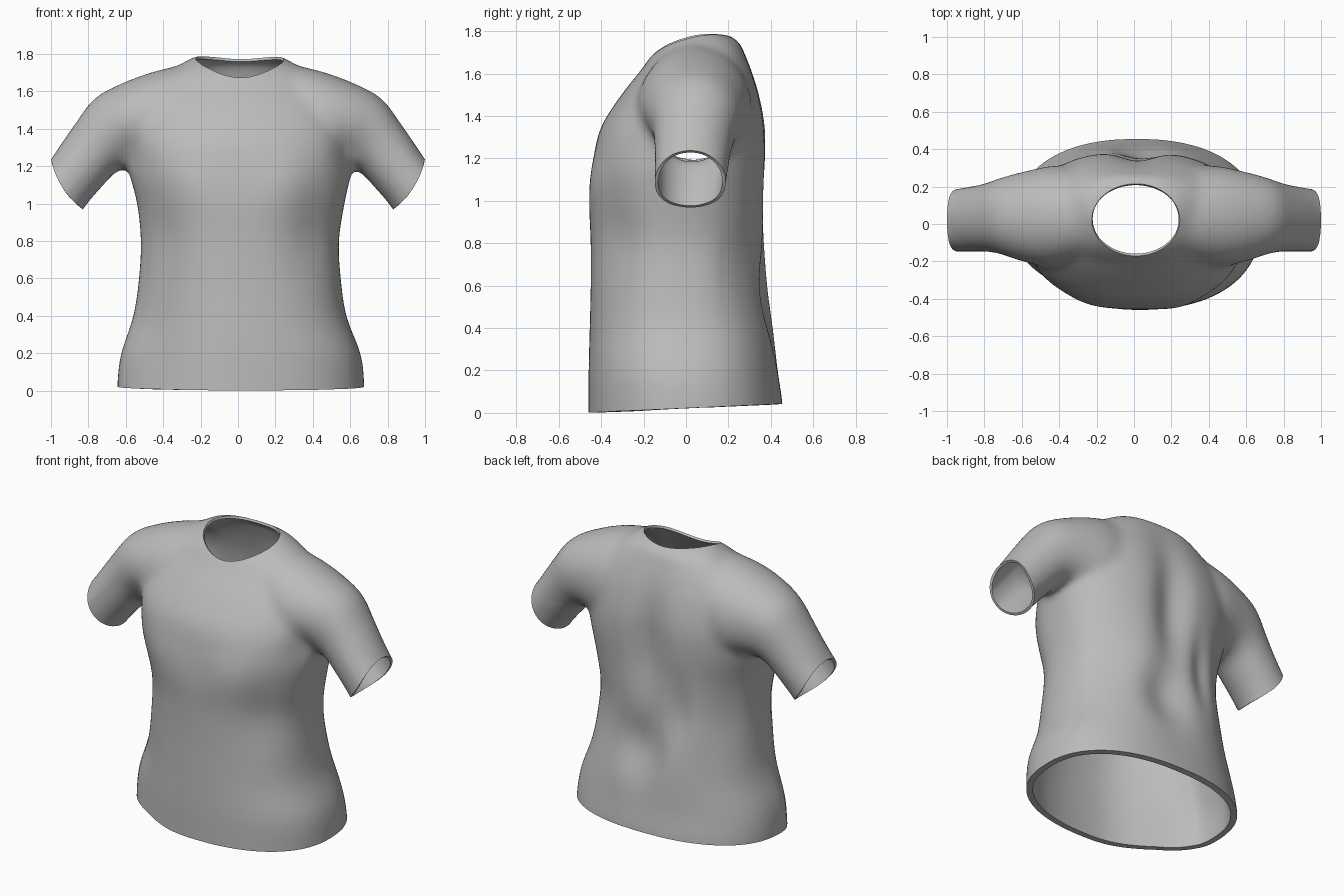
import bpy, bmesh, math
from mathutils import Vector

cube = bpy.data.objects.get("Cube")
if cube:
    bpy.data.objects.remove(cube)


def spline(stations, steps=6):
    """Smoothly interpolate a list of equal-length stations."""
    out = []
    last = len(stations) - 1
    for i in range(last):
        a, b, c, d = (stations[min(max(i + k, 0), last)] for k in (-1, 0, 1, 2))
        for s in range(steps):
            t = s / steps
            out.append([q + t / 2 * (r - p + t * (2 * p - 5 * q + 4 * r - w + t * (3 * (q - r) + w - p)))
                        for p, q, r, w in zip(a, b, c, d)])
    return out + [list(stations[-1])]


def oval(centre, u, v, power, count=64):
    """Superellipse ring spanned by the half-axes u and v."""
    ring = []
    for i in range(count):
        a = 2 * math.pi * i / count
        c, s = math.cos(a), math.sin(a)
        ring.append(centre + u * math.copysign(abs(c) ** (2 / power), c)
                    + v * math.copysign(abs(s) ** (2 / power), s))
    return ring


def loft(bm, rings):
    """Closed tube through the rings, capped at both ends."""
    loops = [[bm.verts.new(p) for p in ring] for ring in rings]
    n = len(loops[0])
    for lo, hi in zip(loops, loops[1:]):
        for i in range(n):
            j = (i + 1) % n
            bm.faces.new((lo[i], lo[j], hi[j], hi[i]))
    bm.faces.new(loops[0][::-1])
    bm.faces.new(loops[-1])


def bump(x, z, cx, cz, wx, wz):
    return math.exp(-((x - cx) / wx) ** 2 - ((z - cz) / wz) ** 2)


# Torso stations: height, centre x, half width, front y, back y
TORSO = [
    (-0.08, 0.015, 0.66, -0.46, 0.46), (0.05, 0.015, 0.66, -0.46, 0.455),
    (0.2, 0.015, 0.64, -0.46, 0.435), (0.4, 0.01, 0.57, -0.455, 0.425),
    (0.6, 0.01, 0.54, -0.45, 0.41), (0.8, 0.01, 0.53, -0.45, 0.39),
    (1.0, 0.015, 0.555, -0.455, 0.385), (1.2, 0.01, 0.6, -0.435, 0.39),
    (1.35, 0, 0.6, -0.4, 0.385), (1.5, 0, 0.56, -0.305, 0.355),
    (1.62, 0, 0.47, -0.21, 0.315), (1.69, 0, 0.4, -0.16, 0.285),
    (1.75, 0, 0.3, -0.1, 0.255), (1.79, 0, 0.23, -0.02, 0.19),
]
# Sleeve stations: top x, top z, bottom x, bottom z, front y, back y
SLEEVE = [
    (0.18, 1.74, 0.2, 1.05, -0.2, 0.3), (0.3, 1.74, 0.3, 1.08, -0.22, 0.31),
    (0.47, 1.7, 0.42, 1.13, -0.235, 0.31),
    (0.64, 1.635, 0.54, 1.18, -0.205, 0.28), (0.77, 1.56, 0.63, 1.18, -0.165, 0.25),
    (0.87, 1.43, 0.7, 1.12, -0.15, 0.22), (1.0, 1.24, 0.83, 0.965, -0.15, 0.19),
    (1.08, 1.12, 0.91, 0.85, -0.15, 0.18),
]

# Solid body: torso and both sleeves, fused by a remesh
bm = bmesh.new()
loft(bm, [oval(Vector((cx, (f + b) / 2, z)), Vector((w, 0, 0)), Vector((0, (b - f) / 2, 0)), 2.3)
          for z, cx, w, f, b in spline(TORSO)])
for side in (-1, 1):
    rings = []
    for tx, tz, bx, bz, f, b in spline(SLEEVE):
        top, low = Vector((side * tx, 0, tz)), Vector((side * bx, 0, bz))
        rings.append(oval((top + low) / 2 + Vector((0, (f + b) / 2, 0)),
                          (top - low) / 2, Vector((0, (b - f) / 2, 0)), 2.1))
    loft(bm, rings)
bmesh.ops.recalc_face_normals(bm, faces=bm.faces)
mesh = bpy.data.meshes.new("shirt_solid")
bm.to_mesh(mesh)
bm.free()
solid = bpy.data.objects.new("shirt_solid", mesh)
bpy.context.collection.objects.link(solid)
remesh = solid.modifiers.new("fuse", 'REMESH')
remesh.mode = 'VOXEL'
remesh.voxel_size = 0.018
relax = solid.modifiers.new("relax", 'SMOOTH')
relax.factor = 0.5
relax.iterations = 24
evaluated = solid.evaluated_get(bpy.context.evaluated_depsgraph_get())
bm = bmesh.new()
bm.from_mesh(evaluated.to_mesh())
evaluated.to_mesh_clear()
bpy.data.objects.remove(solid)

# Cloth shape as dents: centre x, centre z, width, height, depth
BACK_DENTS = [(0.02, 1.15, 0.12, 0.38, 0.06), (0.08, 0.55, 0.16, 0.2, 0.07), (0.4, 0.65, 0.16, 0.25, 0.035),
              (-0.2, 0.8, 0.07, 0.22, 0.03), (-0.45, 0.8, 0.1, 0.25, 0.015)]
FRONT_DENTS = [(-0.46, 0.2, 0.22, 0.6, 0.06), (-0.42, 0.85, 0.13, 0.22, 0.03), (0.42, 0.85, 0.13, 0.22, 0.03),
               (-0.58, 1.25, 0.07, 0.12, 0.03), (0.58, 1.25, 0.07, 0.12, 0.03),
               (-0.27, 1.1, 0.17, 0.16, -0.015), (0.27, 1.1, 0.17, 0.16, -0.02)]
for v in bm.verts:
    x, y, z = v.co
    k = min(1, max(0, (abs(y) - 0.05) / 0.15))
    dents = BACK_DENTS if y > 0 else FRONT_DENTS
    v.co.y -= math.copysign(k, y) * sum(d * bump(x, z, cx, cz, wx, wz) for cx, cz, wx, wz, d in dents)


def trim(keep, point, normal):
    """Slice the chosen faces and drop what lies beyond the plane."""
    faces = [f for f in bm.faces if keep(f.calc_center_median())]
    geom = set(faces)
    for f in faces:
        geom.update(f.verts)
        geom.update(f.edges)
    bmesh.ops.bisect_plane(bm, geom=list(geom), plane_co=point, plane_no=normal, clear_outer=True)


# Hem and sleeve openings
trim(lambda c: c.z < 0.3, (0, 0, 0.022), (0, 0.045, -1))
for side in (-1, 1):
    trim(lambda c: c.x * side > 0.7, (side, 0, 1.24), (side * 0.27, 0, -0.17))

# Cuffs bow outward at front and back
for v in bm.verts:
    x, z = abs(v.co.x) - 0.915, v.co.z - 1.105
    if x > -0.25 and v.co.z > 0.8:
        across = (0.53 * x + 0.85 * z) / 0.16
        near = max(0, 1 + (0.85 * x - 0.53 * z) / 0.15)
        push = 0.03 * near * max(0, 1 - across * across)
        v.co.x += math.copysign(0.85 * push, v.co.x)
        v.co.z -= 0.53 * push

# Round neck opening: height is parked in a layer while z holds the oval distance
height = bm.verts.layers.float.new("height")
collar = {f for f in bm.faces if f.calc_center_median().z > 1.45}
for v in bm.verts:
    v[height] = v.co.z
    v.co.z = math.hypot((v.co.x - 0.01) / 0.235, (v.co.y - 0.022) / 0.193)
geom = set(collar)
for f in collar:
    geom.update(f.verts)
    geom.update(f.edges)
bmesh.ops.bisect_plane(bm, geom=list(geom), plane_co=(0, 0, 1), plane_no=(0, 0, -1), clear_outer=True)
for v in bm.verts:
    v.co.z = v[height]
bm.verts.layers.float.remove(height)
bmesh.ops.remove_doubles(bm, verts=bm.verts, dist=0.002)

# Finished garment with cloth thickness, heaviest at the hem
mesh = bpy.data.meshes.new("shirt")
bm.to_mesh(mesh)
bm.free()
shirt = bpy.data.objects.new("shirt", mesh)
bpy.context.collection.objects.link(shirt)
grey = bpy.data.materials.new("cloth_grey")
grey.use_nodes = True
grey.diffuse_color = (0.5, 0.5, 0.5, 1)
grey.node_tree.nodes["Principled BSDF"].inputs["Base Color"].default_value = (0.5, 0.5, 0.5, 1)
mesh.materials.append(grey)
weight = shirt.vertex_groups.new(name="hem_weight")
for v in mesh.vertices:
    weight.add([v.index], min(1, max(0.4, 1.1 - 2 * v.co.z)), 'REPLACE')
cloth = shirt.modifiers.new("thickness", 'SOLIDIFY')
cloth.thickness = 0.038
cloth.offset = -1
cloth.vertex_group = "hem_weight"
bpy.context.view_layer.objects.active = shirt
shirt.select_set(True)
bpy.ops.object.modifier_apply(modifier="thickness")
bpy.ops.object.shade_smooth_by_angle(angle=math.radians(50))
